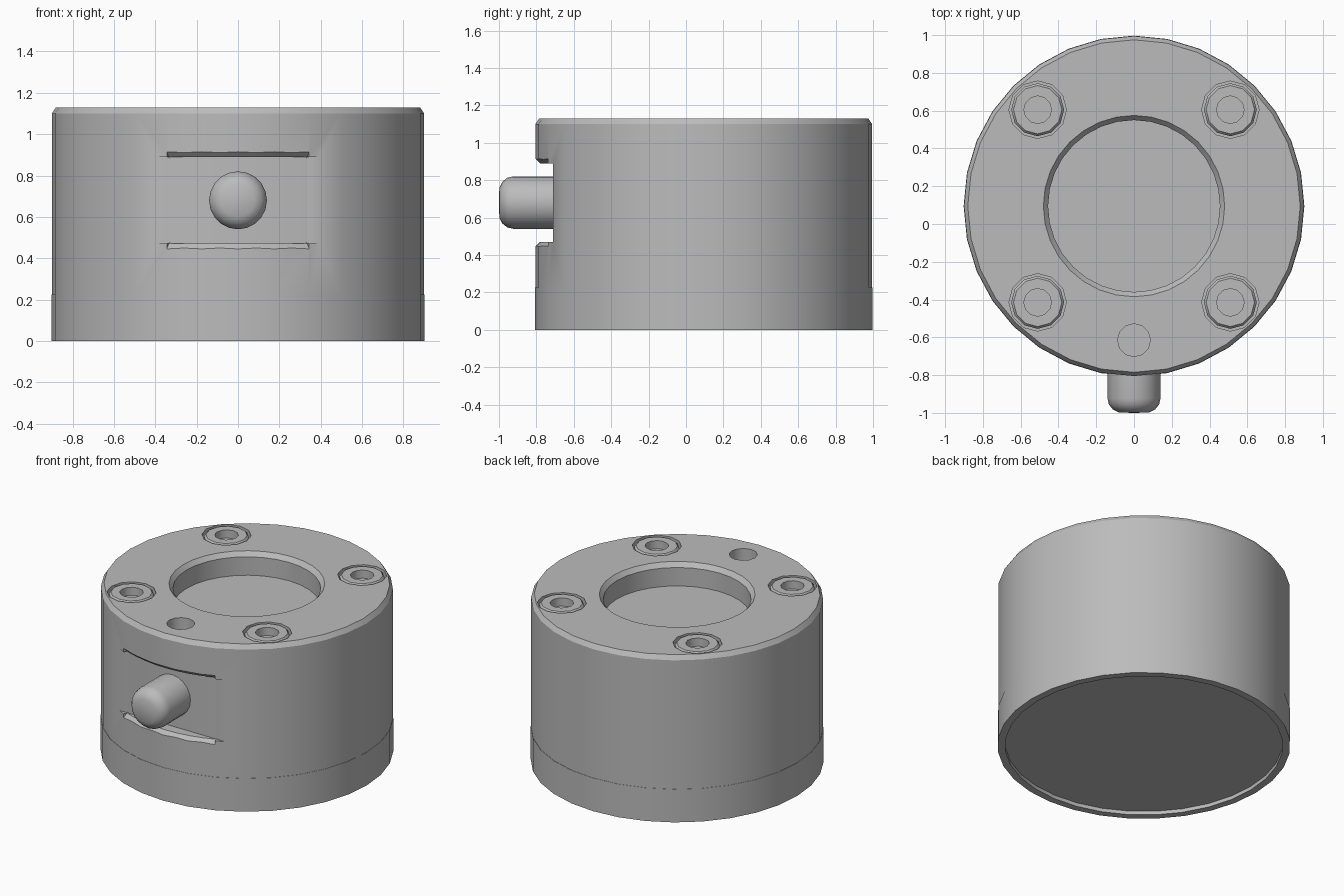
import bpy, bmesh
from math import radians, tau
from mathutils import Matrix, Vector

cube = bpy.data.objects.get("Cube")
if cube:
    bpy.data.objects.remove(cube, do_unlink=True)

steel = bpy.data.materials.new("grey steel")
steel.use_nodes = True
GREY = (0.5, 0.5, 0.5, 1)
steel.diffuse_color = GREY
steel.node_tree.nodes["Principled BSDF"].inputs["Base Color"].default_value = GREY

CY = 0.095      # body axis in y
TOP = 1.13
SLOT_Z = 0.68
SLOT_Y = -0.71


def finish(name, bm):
    bmesh.ops.remove_doubles(bm, verts=bm.verts, dist=1e-5)
    bmesh.ops.recalc_face_normals(bm, faces=bm.faces)
    mesh = bpy.data.meshes.new(name)
    bm.to_mesh(mesh)
    bm.free()
    mesh.materials.append(steel)
    obj = bpy.data.objects.new(name, mesh)
    bpy.context.collection.objects.link(obj)
    return obj


def lathe(name, profile, centre, steps, start=0.0, sweep=tau, tilt=0.0):
    """Revolve (radius, height) points about z, then tilt about x and move."""
    bm = bmesh.new()
    verts = [bm.verts.new((r, 0, z)) for r, z in profile]
    full = sweep == tau
    pairs = list(zip(verts, verts[1:])) + ([] if full else [(verts[-1], verts[0])])
    geom = verts + [bm.edges.new(p) for p in pairs]
    bmesh.ops.rotate(bm, verts=verts, matrix=Matrix.Rotation(start, 3, "Z"))
    bmesh.ops.spin(bm, geom=geom, axis=(0, 0, 1), cent=(0, 0, 0),
                   angle=sweep, steps=steps)
    if not full:
        bmesh.ops.holes_fill(bm, edges=[e for e in bm.edges if e.is_boundary])
    bm.transform(Matrix.Translation(centre) @ Matrix.Rotation(tilt, 4, "X"))
    return finish(name, bm)


def box(name, low, high):
    bm = bmesh.new()
    bmesh.ops.create_cube(bm, size=1)
    low, high = Vector(low), Vector(high)
    bm.transform(Matrix.Translation((low + high) / 2)
                 @ Matrix.Diagonal((*(high - low), 1)))
    return finish(name, bm)


def cut(target, cutter):
    cutter.hide_render = True
    mod = target.modifiers.new("cut", "BOOLEAN")
    mod.operation = "DIFFERENCE"
    mod.solver = "EXACT"
    mod.object = cutter
    bpy.context.view_layer.objects.active = target
    bpy.ops.object.modifier_apply(modifier=mod.name)
    bpy.data.objects.remove(cutter, do_unlink=True)


def drill(target, x, y, radius, depth, steps):
    profile = [(0, -depth), (radius, -depth), (radius, 0.1), (0, 0.1)]
    cut(target, lathe("drill", profile, (x, y, TOP), steps))


# Lower ring with a shallow recess underneath
base = lathe("base_ring", [(0, 0.025), (0.855, 0.025), (0.855, 0), (0.902, 0),
                           (0.902, 0.225), (0, 0.225)], (0, CY, 0), 32)

# Upper housing with chamfered rim and central bore
housing = lathe("housing", [(0, 0.225), (0.9, 0.225), (0.9, TOP - 0.03),
                            (0.88, TOP), (0.48, TOP), (0.455, TOP - 0.03),
                            (0.455, 0.975), (0, 0.975)], (0, CY, 0), 32)

# Flat slot in the front, with chamfers following the curved wall
cut(housing, box("slot", (-0.6, -1.2, SLOT_Z - 0.21), (0.6, SLOT_Y, SLOT_Z + 0.21)))
half = radians(22.5)
cut(housing, lathe("slot_chamfer", [(0.87, -0.205), (0.95, -0.285),
                                    (0.95, 0.285), (0.87, 0.205)],
                   (0, CY, SLOT_Z), 8, radians(-90) - half, 2 * half))

# Dowel hole
drill(housing, 0, -0.615, 0.087, 0.15, 12)

# Four socket-head screws in counterbores
parts = [base, housing]
for x, side in ((-0.51, "right"), (0.51, "left")):
    for y, end in ((CY - 0.51, "front"), (CY + 0.51, "back")):
        drill(housing, x, y, 0.152, 0.06, 12)
        parts.append(lathe(f"screw_{end}_{side}",
                           [(0, -0.06), (0.14, -0.06), (0.14, -0.015), (0.128, 0),
                            (0.073, 0), (0.073, -0.055), (0, -0.055)],
                           (x, y, TOP), 12))

# Rounded push button standing out of the slot
parts.append(lathe("push_button", [(0, -0.02), (0.14, -0.02), (0.14, 0.215),
                                   (0.133, 0.245), (0.112, 0.272),
                                   (0.08, 0.288), (0, 0.29)],
                   (0, SLOT_Y, SLOT_Z), 20, tilt=radians(90)))

# Smooth curved walls, keep edges sharp
bpy.ops.object.select_all(action="DESELECT")
for obj in parts:
    obj.select_set(True)
bpy.context.view_layer.objects.active = housing
bpy.ops.object.shade_smooth_by_angle(angle=radians(32))
